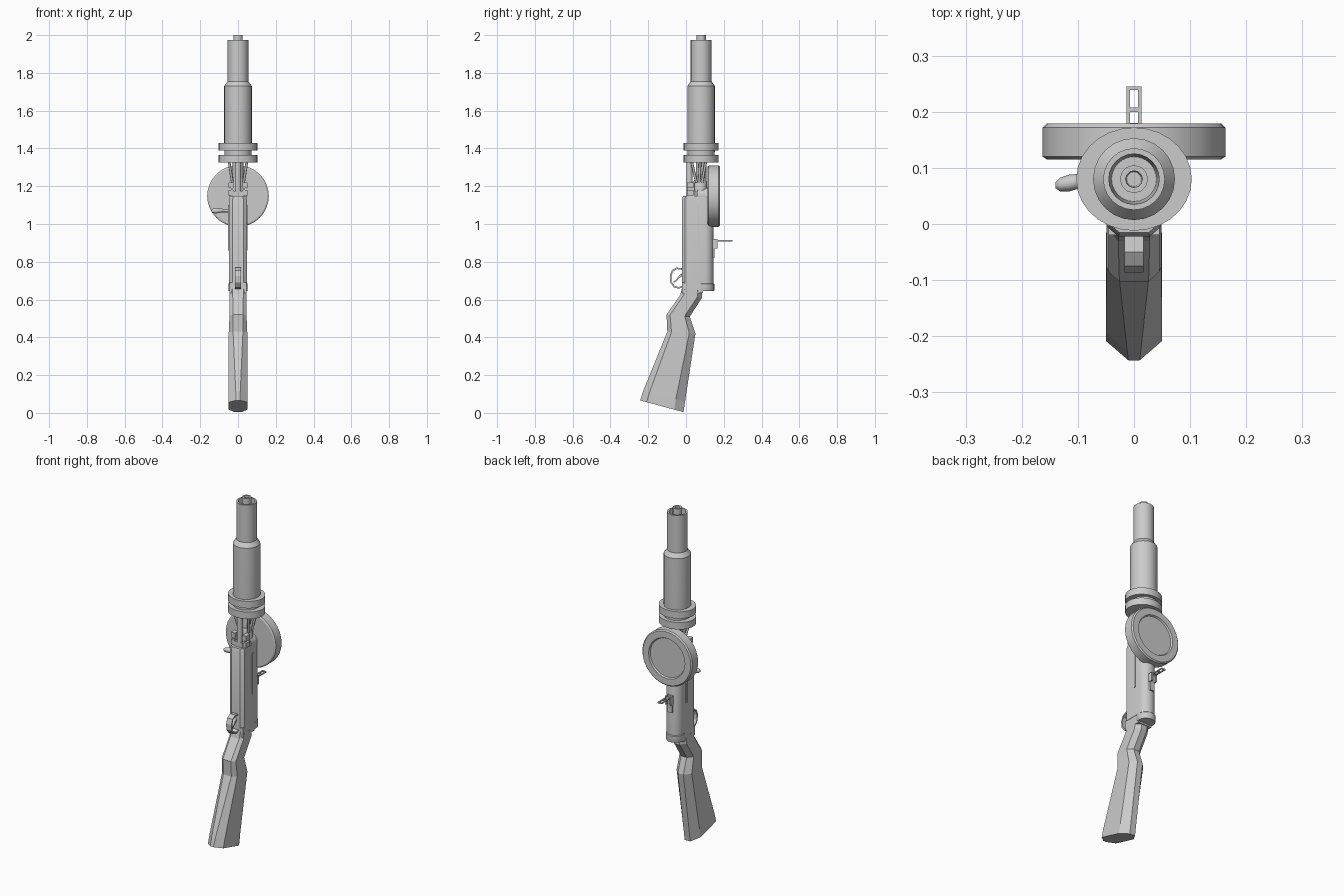
import bpy, bmesh, math
from mathutils import Vector

if "Cube" in bpy.data.objects:
    bpy.data.objects.remove(bpy.data.objects["Cube"])

AXIS_Y = 0.08  # barrel centre line


def make(name, verts, faces, smooth=None):
    me = bpy.data.meshes.new(name)
    me.from_pydata([tuple(v) for v in verts], [], faces)
    bm = bmesh.new()
    bm.from_mesh(me)
    bmesh.ops.remove_doubles(bm, verts=bm.verts, dist=1e-5)
    bmesh.ops.recalc_face_normals(bm, faces=bm.faces)
    bm.to_mesh(me)
    bm.free()
    ob = bpy.data.objects.new(name, me)
    bpy.context.collection.objects.link(ob)
    if smooth:
        bpy.ops.object.select_all(action='DESELECT')
        ob.select_set(True)
        bpy.context.view_layer.objects.active = ob
        bpy.ops.object.shade_smooth_by_angle(angle=math.radians(smooth))
    return ob


def loft(name, rings, smooth=None, closed=False):
    """Skin equal-length rings; cap the ends unless the path is closed."""
    n, k = len(rings[0]), len(rings)
    faces = []
    for i in range(k if closed else k - 1):
        a, b = i * n, (i + 1) % k * n
        faces += [(a + j, a + (j + 1) % n, b + (j + 1) % n, b + j) for j in range(n)]
    if not closed:
        faces += [tuple(range(n)), tuple(range((k - 1) * n, k * n))]
    return make(name, [v for r in rings for v in r], faces, smooth)


def lathe(name, profile, y=AXIS_Y, sides=24, sx=1.0, sy=1.0):
    """Turn (radius, z) pairs about a vertical axis."""
    rings = [[(r * sx * math.cos(2 * math.pi * j / sides),
               y + r * sy * math.sin(2 * math.pi * j / sides), z)
              for j in range(sides)] for r, z in profile]
    return loft(name, rings, 35)


def box(name, lo, hi):
    (a, b, c), (d, e, f) = lo, hi
    return loft(name, [[(a, b, z), (d, b, z), (d, e, z), (a, e, z)] for z in (c, f)])


def rod(name, p, q, r0, r1=None, sides=8):
    """Round bar through p and q."""
    p, q = Vector(p), Vector(q)
    u = (q - p).orthogonal().normalized()
    v = (q - p).normalized().cross(u)
    rings = [[c + r * (u * math.cos(2 * math.pi * j / sides) + v * math.sin(2 * math.pi * j / sides))
              for j in range(sides)] for c, r in ((p, r0), (q, r1 or r0))]
    return loft(name, rings, 50)


# Barrel jacket, open at the muzzle, with the inner barrel in it
lathe("barrel_jacket", [(0.07, 1.33), (0.073, 1.40), (0.073, 1.73), (0.055, 1.755),
                        (0.055, 1.975), (0.045, 1.975), (0.040, 1.90)])
lathe("inner_barrel", [(0.025, 1.88), (0.025, 2.0), (0.015, 2.0), (0.013, 1.92)], sides=12)

# Oval clamp flanges
for i, z in enumerate((1.325, 1.388)):
    lathe(f"clamp_flange_{i}", [(0.1, z), (0.1, z + 0.041)], sides=28, sx=1.03, sy=0.92)

# Pan drum: dished rear face, axis along y
drum = [(0.155, 0.115), (0.163, 0.120), (0.163, 0.172), (0.156, 0.179), (0.118, 0.179), (0.113, 0.170)]
loft("drum", [[(r * math.cos(2 * math.pi * j / 32), y, 1.148 + r * math.sin(2 * math.pi * j / 32))
               for j in range(32)] for r, y in drum], 30)
rod("drum_hub", (0, 0.06, 1.148), (0, 0.12, 1.148), 0.045, sides=16)

# Receiver: chamfered front, flat sides, rounded back
half = [(0.028, -0.022), (0.047, -0.006), (0.047, 0.1)]
arc = [(0.047 * math.cos(a), 0.1 + 0.045 * math.sin(a)) for a in [math.pi * k / 8 for k in range(1, 8)]]
section = half + arc + [(-x, y) for x, y in reversed(half)]


def receiver_ring(z, s=1.0):
    return [(x * s, 0.06 + (y - 0.06) * s, z) for x, y in section]


loft("receiver", [receiver_ring(z, s) for z, s in ((0.685, 1), (1.13, 1), (1.147, 0.92))], 25)
box("receiver_floor", (-0.045, -0.02, 0.635), (0.045, 0.09, 0.69))
lathe("rear_cap", [(0.049, 0.645), (0.051, 0.65), (0.051, 0.682), (0.047, 0.686)], y=0.099, sides=20)
for s in (-1, 1):
    box(f"side_rail_{s}", (s * 0.049 - 0.003, 0.062, 0.86), (s * 0.049 + 0.002, 0.07, 1.1))

# Link between receiver and jacket: barrel root, gas tube, lugs and struts
rod("barrel_root", (0, AXIS_Y, 1.13), (0, AXIS_Y, 1.33), 0.028, sides=16)
lathe("barrel_nut", [(0.036, 1.14), (0.036, 1.225), (0.028, 1.24)], y=0.075, sides=12)
rod("gas_tube", (0, 0.018, 1.13), (0, 0.018, 1.33), 0.017, sides=12)
box("link_block", (-0.028, 0.002, 1.14), (0.028, 0.07, 1.175))
for s in (-1, 1):
    for z in (1.15, 1.19):
        box(f"side_lug_{s}_{z}", (s * 0.037 - 0.013, 0.005, z), (s * 0.037 + 0.013, 0.04, z + 0.03))
    box(f"lug_plate_{s}", (s * 0.031 - 0.005, 0.005, 1.14), (s * 0.031 + 0.005, 0.045, 1.22))
    for k, y in enumerate((0.03, 0.075, 0.105)):
        rod(f"strut_{s}_{k}", (s * 0.03, 0.055 + 0.015 * k, 1.22), (s * 0.047, y, 1.33), 0.007)

# Stock: angular section skinned between front and back edge points
stock_rings = []
for (fy, fz), (by, bz), w, flat in [((-0.02, 0.665), (0.085, 0.645), 0.046, 0.028),
                                    ((-0.03, 0.625), (0.085, 0.61), 0.045, 0.028),
                                    ((-0.103, 0.52), (0.02, 0.51), 0.045, 0.026),
                                    ((-0.099, 0.43), (0.05, 0.42), 0.049, 0.026),
                                    ((-0.227, 0.115), (-0.005, 0.06), 0.05, 0.012),
                                    ((-0.243, 0.066), (-0.013, 0.004), 0.05, 0.010)]:
    f, b = Vector((0, fy, fz)), Vector((0, by, bz))
    side = [(flat, 0.0), (w, 0.15), (w, 0.78), (0.018, 1.0)]
    pts = side + [(-x, t) for x, t in reversed(side)]
    stock_rings.append([f.lerp(b, t) + Vector((x, 0, 0)) for x, t in pts])
loft("stock", stock_rings)

# Trigger guard: flat strip swept round a loop
guard = [(-0.015, 0.765), (-0.05, 0.77), (-0.075, 0.755), (-0.086, 0.725),
         (-0.084, 0.69), (-0.065, 0.665), (-0.04, 0.657), (-0.015, 0.665)]
centre = Vector((-0.04, 0.713))
rings = []
for y, z in guard:
    inner = Vector((y, z)) + (centre - Vector((y, z))).normalized() * 0.009
    rings.append([(-0.017, y, z), (0.017, y, z), (0.017, *inner), (-0.017, *inner)])
loft("trigger_guard", rings)

# Trigger: curved tapering blade
rings = []
for y, z, t in [(-0.015, 0.735, 0.009), (-0.035, 0.722, 0.007), (-0.05, 0.702, 0.005), (-0.066, 0.692, 0.003)]:
    rings.append([(-0.007, y, z - t), (0.007, y, z - t), (0.007, y, z + t), (-0.007, y, z + t)])
loft("trigger", rings)

# Charging handle: stem and rounded knob
rod("handle_stem", (-0.035, 0.085, 1.07), (-0.10, 0.077, 1.07), 0.008)
start, direction = Vector((-0.075, 0.08, 1.072)), Vector((-1, -0.17, -0.05))
loft("handle_knob", [[start + direction * d + Vector((0, r * math.cos(a), r * math.sin(a)))
                      for a in [2 * math.pi * j / 10 for j in range(10)]]
                     for d, r in ((0, 0.007), (0.015, 0.012), (0.04, 0.015), (0.057, 0.012), (0.065, 0.005))], 60)

# Rear sight: bracket, cheeks and open leaf
box("sight_base", (-0.014, 0.138, 0.82), (0.014, 0.152, 0.92))
for s in (-1, 1):
    box(f"sight_cheek_{s}", (s * 0.014 - 0.004, 0.14, 0.87), (s * 0.014 + 0.004, 0.168, 0.92))
    box(f"sight_leaf_side_{s}", (s * 0.0105 - 0.003, 0.15, 0.908), (s * 0.0105 + 0.003, 0.245, 0.914))
for i, (y0, y1) in enumerate(((0.165, 0.18), (0.2, 0.208), (0.239, 0.245))):
    box(f"sight_leaf_bar_{i}", (-0.012, y0, 0.907), (0.012, y1, 0.915))
